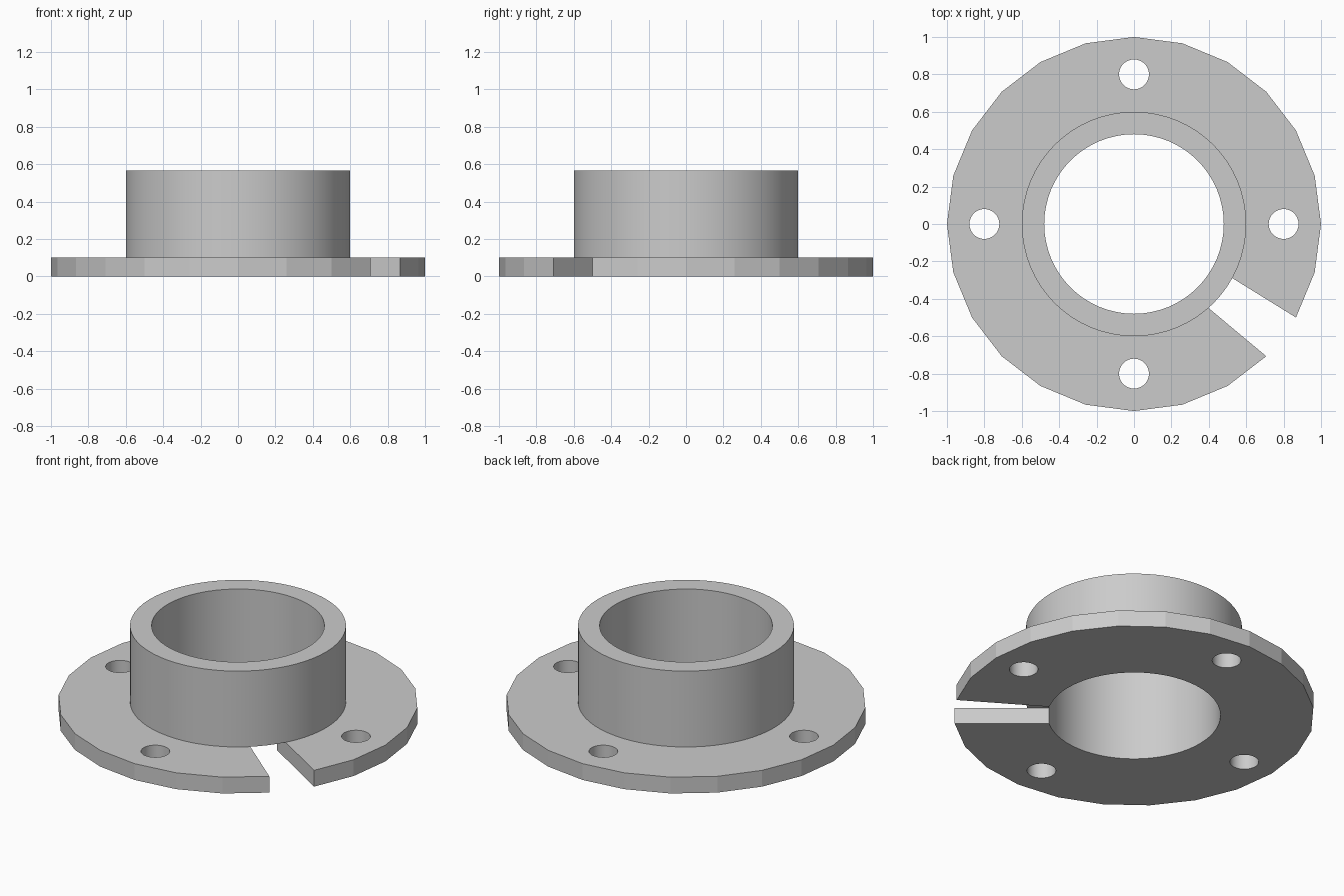
import bpy, bmesh, math

cube = bpy.data.objects.get("Cube")
if cube:
    bpy.data.objects.remove(cube, do_unlink=True)

BORE, SLEEVE, RIM = 0.48, 0.6, 1.0
PLATE_TOP, SLEEVE_TOP = 0.1, 0.565

grey = bpy.data.materials.new("plain grey")
grey.use_nodes = True
colour = (0.6, 0.6, 0.6, 1)
grey.diffuse_color = colour
grey.node_tree.nodes["Principled BSDF"].inputs["Base Color"].default_value = colour


def arc(radius, start, end, steps, cx=0, cy=0):
    """Points along an arc, angles in degrees, both ends included."""
    angles = [math.radians(start + (end - start) * i / steps) for i in range(steps + 1)]
    return [(cx + radius * math.cos(a), cy + radius * math.sin(a)) for a in angles]


def circle(radius, steps, cx=0, cy=0):
    return arc(radius, 0, 360, steps, cx, cy)[:-1]


def plate(name, loops, bottom, top):
    """Fill closed outlines (holes included) and extrude them upward."""
    bm = bmesh.new()
    for loop in loops:
        verts = [bm.verts.new((x, y, bottom)) for x, y in loop]
        for a, b in zip(verts, verts[1:] + verts[:1]):
            bm.edges.new((a, b))
    bmesh.ops.triangle_fill(bm, use_beauty=True, edges=bm.edges[:])
    new = bmesh.ops.extrude_face_region(bm, geom=bm.faces[:], use_keep_orig=True)
    moved = [g for g in new["geom"] if isinstance(g, bmesh.types.BMVert)]
    bmesh.ops.translate(bm, vec=(0, 0, top - bottom), verts=moved)
    bmesh.ops.recalc_face_normals(bm, faces=bm.faces[:])
    mesh = bpy.data.meshes.new(name)
    bm.to_mesh(mesh)
    bm.free()
    mesh.materials.append(grey)
    obj = bpy.data.objects.new(name, mesh)
    bpy.context.collection.objects.link(obj)
    bpy.ops.object.select_all(action="DESELECT")
    obj.select_set(True)
    bpy.context.view_layer.objects.active = obj
    bpy.ops.object.shade_smooth_by_angle(angle=math.radians(13))
    return obj


# Split flange: faceted rim, open wedge, round bore and four bolt holes
outline = arc(RIM, -30, 315, 23) + arc(BORE, 309.4, -28.1, 60)
bolt_holes = [circle(0.08, 32, x, y) for x, y in ((0.8, 0), (0, 0.8), (-0.8, 0), (0, -0.8))]
plate("flange", [outline] + bolt_holes, 0, PLATE_TOP)

# Upright sleeve around the bore
plate("sleeve", [circle(SLEEVE, 64), circle(BORE, 64)], PLATE_TOP, SLEEVE_TOP)
